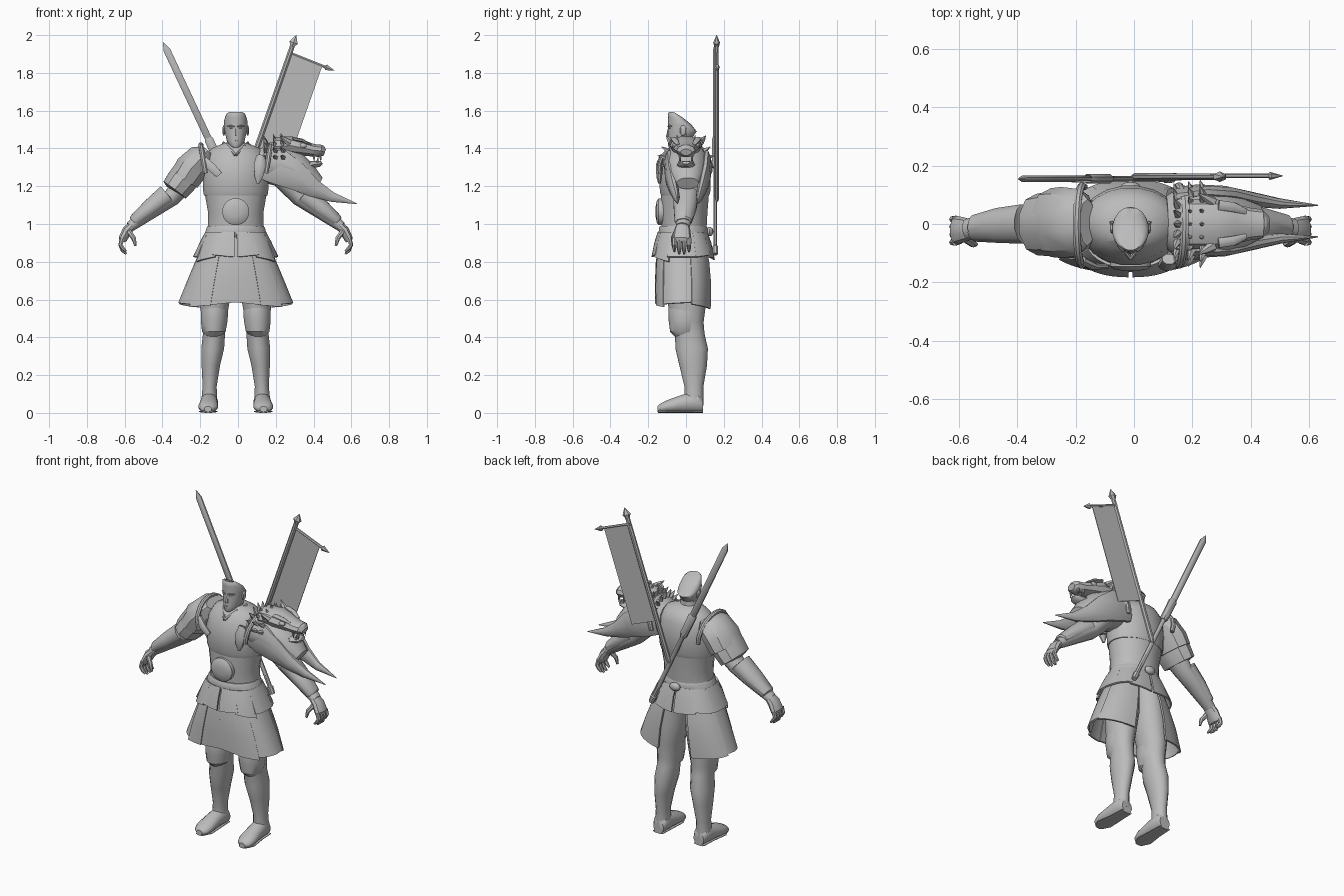
import bpy, bmesh, math
from mathutils import Vector

grey = bpy.data.materials.new("stone_grey")
grey.diffuse_color = (0.5, 0.5, 0.5, 1)
CX = -0.012                      # body centre line
UP, FWD, SIDE = Vector((0, 0, 1)), Vector((0, 1, 0)), Vector((1, 0, 0))


def finish(name, bm, thick=0, angle=35):
    bmesh.ops.recalc_face_normals(bm, faces=bm.faces)
    me = bpy.data.meshes.new(name)
    bm.to_mesh(me)
    bm.free()
    ob = bpy.data.objects.new(name, me)
    bpy.context.collection.objects.link(ob)
    me.materials.append(grey)
    bpy.ops.object.select_all(action='DESELECT')
    ob.select_set(True)
    bpy.context.view_layer.objects.active = ob
    if thick:
        m = ob.modifiers.new("thickness", 'SOLIDIFY')
        m.thickness = thick
        m.offset = 0
        bpy.ops.object.modifier_apply(modifier=m.name)
    bpy.ops.object.shade_smooth_by_angle(angle=math.radians(angle))
    return ob


def loft(name, rings, n=14, ref=FWD, axis=None, s=1, ox=0, shape=None, angle=35):
    """Skin elliptical rings (x, y, z, a, b); b lies along ref, a across it."""
    bm = bmesh.new()
    pts = [Vector(r[:3]) for r in rings]
    loops = []
    for i, r in enumerate(rings):
        t = axis or (pts[min(i + 1, len(pts) - 1)] - pts[max(i - 1, 0)]).normalized()
        v = (ref - t * ref.dot(t)).normalized()
        u = v.cross(t)
        loop = []
        for k in range(n):
            w = 2 * math.pi * (k + .5) / n
            p = pts[i] + u * r[3] * math.cos(w) + v * r[4] * math.sin(w)
            if shape:
                p = shape(p)
            loop.append(bm.verts.new((p.x * s + ox, p.y, p.z)))
        loops.append(loop)
    for a, b in zip(loops, loops[1:]):
        for k in range(n):
            bm.faces.new((a[k], a[(k + 1) % n], b[(k + 1) % n], b[k]))
    bm.faces.new(loops[0])
    bm.faces.new(loops[-1])
    return finish(name, bm, angle=angle)


def body(name, rows, **kw):
    """Upright part from rows (z, half width, half depth, y)."""
    return loft(name, [(CX, y, z, a, b) for z, a, b, y in rows], axis=UP, **kw)


def spike(name, p, q, r, n=6, ref=FWD):
    p, q = Vector(p), Vector(q)
    return loft(name, [(*p, r, r), (*p.lerp(q, .5), r * .65, r * .65), (*q, .001, .001)], n, ref)


def ball(name, c, r, seg=12):
    bm = bmesh.new()
    bmesh.ops.create_uvsphere(bm, u_segments=seg, v_segments=8, radius=1)
    for v in bm.verts:
        v.co = Vector(c) + Vector([v.co[i] * r[i] for i in range(3)])
    return finish(name, bm)


def wrap(name, a0, a1, rows, s=1, steps=8, thick=.01, tilt=0, square=.85):
    """Open plate around the body; rows (z, rx, ry, y), angle 0 = +x, -90 = front; tilt drops the far end of the hem."""
    bm = bmesh.new()
    g = []
    for j, (z, rx, ry, y) in enumerate(rows):
        row = []
        for k in range(steps + 1):
            f = k / steps
            w = math.radians(a0 + (a1 - a0) * f)
            c, d = [math.copysign(abs(q) ** square, q) for q in (math.cos(w), math.sin(w))]
            dz = -tilt * f * (j == len(rows) - 1)
            row.append(bm.verts.new((CX + s * rx * c, y + ry * d, z + dz)))
        g.append(row)
    for a, b in zip(g, g[1:]):
        for k in range(steps):
            bm.faces.new((a[k], a[k + 1], b[k + 1], b[k]))
    return finish(name, bm, thick)


# torso, breastplate and belt
body("waist_armour", [(.9, .165, .115, -.01), (.97, .148, .12, -.01), (1.06, .148, .125, -.01), (1.16, .166, .128, -.005)], n=20)
body("breastplate", [(1.15, .17, .128, -.005), (1.17, .174, .135, -.005), (1.26, .178, .138, -.005), (1.35, .17, .125, 0),
                     (1.4, .13, .095, .005), (1.43, .06, .06, -.005)], n=20)
body("belt", [(.93, .163, .126, -.015), (.94, .168, .132, -.015), (.98, .156, .13, -.015), (.99, .15, .124, -.015)], n=20)
loft("belly_disc", [(CX, -.12, 1.065, .072, .072), (CX, -.145, 1.065, .072, .072), (CX, -.155, 1.065, .058, .058),
                    (CX, -.161, 1.065, .025, .025)], 20, SIDE)
ball("belt_knot", (CX, .125, .96), (.035, .02, .025))


# head: tall brow with the crown sloping down towards the back
def crown(p):
    if p.z > 1.5:
        p.z -= max(0, p.y + .065) * .62 * min(1, (p.z - 1.5) / .06)
    return p


body("neck", [(1.38, .062, .062, -.005), (1.41, .05, .05, -.015), (1.47, .047, .05, -.015)])
body("head", [(1.405, .018, .015, -.075), (1.415, .032, .035, -.06), (1.44, .048, .06, -.035), (1.48, .057, .072, -.023),
              (1.53, .063, .077, -.018), (1.565, .063, .076, -.02), (1.585, .055, .062, -.034), (1.593, .038, .035, -.055)],
     n=18, shape=crown, angle=60)
spike("nose", (CX, -.093, 1.465), (CX, -.09, 1.52), .012)
loft("lips", [(CX - .02, -.084, 1.438, .003, .005), (CX, -.092, 1.44, .005, .006), (CX + .02, -.084, 1.438, .003, .005)], 8)
for s in (1, -1):
    ball("ear", (CX + s * .063, -.015, 1.495), (.008, .018, .028), 8)
    ball("eye", (CX + s * .023, -.086, 1.508), (.011, .007, .004), 8)
    loft("brow", [(.007, -.094, 1.516, .003, .005), (.025, -.09, 1.521, .004, .005), (.043, -.075, 1.518, .003, .004)], 6, s=s, ox=CX)
    loft("collar_fold", [(.065, .01, 1.425, .008, .012), (.045, -.06, 1.41, .008, .012), (0, -.118, 1.365, .008, .01)], 8, UP, s=s, ox=CX)

for s in (1, -1):
    # skirt: overlapping straight pleats each side, open at the back centre
    for i, (a, b, top, t) in enumerate([(-90, -66, .585, .015), (-68, -40, .57, .01), (-42, 18, .575, -.01), (14, 72, .575, .025)]):
        d = .005 * (i % 2)
        wrap("skirt_panel", a, b, [(.93, .15 + d, .11 + d, -.02), (.8, .21 + d, .137 + d, -.018), (.68, .26 + d, .145 + d, -.015),
                                   (top, .3 + d, .143 + d, -.016)], s, tilt=t, steps=6)
    # short flared hip plates over the skirt
    for a, b, t in [(-89, -60, -.012), (-64, -24, .025), (-27, 25, 0), (20, 58, -.01), (54, 89, .015)]:
        wrap("hip_plate", a, b, [(.955, .158, .127, -.018), (.9, .186, .146, -.017), (.825, .222, .163, -.015)], s, 5, tilt=t)

    # legs and boots
    loft("leg", [(.085, -.005, .9, .085, .1), (.1, 0, .7, .093, .105), (.112, .005, .57, .078, .1), (.115, .008, .48, .066, .085),
                 (.115, .02, .42, .06, .078), (.122, .03, .34, .062, .086), (.132, .038, .25, .05, .073),
                 (.138, .042, .14, .038, .05), (.14, .042, .08, .042, .05), (.14, .042, .04, .044, .05)], axis=UP, s=s, ox=CX)
    loft("knee_guard", [(.118, -.005, .405, .04, .055), (.116, -.006, .43, .064, .078), (.114, -.004, .49, .073, .088),
                        (.113, 0, .54, .074, .094), (.113, 0, .57, .068, .09)], axis=UP, s=s, ox=CX)
    loft("boot", [(.138, .09, .04, .035, .038), (.139, .07, .055, .045, .055), (.141, .02, .055, .046, .055),
                  (.143, -.04, .045, .049, .045), (.146, -.1, .034, .053, .034), (.147, -.135, .025, .042, .025),
                  (.147, -.152, .02, .02, .015)], 16, UP, axis=-FWD, s=s, ox=CX)
    loft("boot_sole", [(.141, .09, .007, .036, .007), (.141, .0, .007, .04, .007), (.146, -.1, .007, .05, .007),
                       (.147, -.148, .007, .025, .007)], 12, UP, axis=-FWD, s=s, ox=CX)

    # arms, forearm guards and hands
    loft("arm", [(.14, .005, 1.35, .06, .08), (.21, .005, 1.3, .072, .085), (.29, .005, 1.2, .058, .075), (.34, .005, 1.14, .048, .06),
                 (.42, 0, 1.09, .046, .056), (.5, -.01, 1.03, .036, .045), (.56, -.018, .985, .028, .036)], s=s, ox=CX)
    loft("forearm_guard", [(.36, 0, 1.155, .05, .062), (.362, 0, 1.153, .06, .07), (.45, -.005, 1.085, .05, .062),
                           (.535, -.015, 1.015, .036, .047), (.54, -.015, 1.01, .028, .04)], 12, s=s, ox=CX)
    loft("palm", [(.545, -.018, .995, .024, .034), (.575, -.02, .965, .028, .044), (.598, -.022, .92, .024, .05),
                  (.6, -.022, .905, .015, .042)], 10, s=s, ox=CX)
    for k in range(4):
        y = -.062 + .026 * k
        e = .012 if k in (0, 3) else 0
        loft("finger", [(.6, y, .925, .013, .013), (.61, y, .89, .012, .012), (.598, y, .86 + e, .011, .011),
                        (.58, y, .842 + e, .006, .006)], 7, s=s, ox=CX)
    loft("thumb", [(.565, -.05, .96, .015, .015), (.54, -.068, .925, .013, .013), (.53, -.07, .885, .007, .007)], 7, s=s, ox=CX)

    # strap looping over each shoulder
    arc = [math.radians(-105 + 21 * k) for k in range(11)]
    loft("shoulder_strap", [(.165 + .02 * math.cos(w), .137 * math.sin(w) - .005, 1.3 + .12 * math.cos(w), .012, .014) for w in arc],
         8, SIDE, s=s, ox=CX)

# layered plates on the bare shoulder
loft("shoulder_plate_upper", [(-.16, .005, 1.39, .035, .08), (-.19, .005, 1.355, .08, .115), (-.25, .005, 1.29, .092, .122),
                              (-.285, .005, 1.235, .086, .118)], 10)
loft("shoulder_plate_lower", [(-.26, .002, 1.28, .085, .106), (-.3, .0, 1.225, .085, .11), (-.335, -.002, 1.18, .078, .105),
                              (-.338, -.002, 1.175, .05, .07)], 10)
loft("chest_buckle", [(-.18, -.125, 1.34, .02, .015), (-.14, -.145, 1.3, .025, .012), (-.1, -.145, 1.26, .02, .01)], 8)

# beast-head shoulder guard: hide over the shoulder, jaws and long cheek horns
loft("beast_hide", [(.11, .005, 1.33, .07, .09), (.16, .005, 1.325, .112, .128), (.23, .003, 1.31, .115, .12),
                    (.3, 0, 1.285, .1, .11), (.37, .005, 1.25, .07, .088), (.43, .008, 1.215, .035, .06)], 14)
loft("beast_upper_jaw", [(.19, 0, 1.41, .052, .085), (.28, 0, 1.415, .052, .085), (.34, 0, 1.403, .043, .07), (.4, 0, 1.39, .035, .055),
                         (.44, 0, 1.387, .034, .05), (.46, 0, 1.38, .018, .03)], 10)
loft("beast_lower_jaw", [(.3, 0, 1.32, .04, .07), (.38, 0, 1.312, .022, .05), (.43, 0, 1.318, .016, .04), (.445, 0, 1.325, .008, .02)], 10)
ball("beast_nose", (.442, 0, 1.4), (.02, .032, .018), 10)
for s in (1, -1):
    m = .01                                   # horns sit slightly behind the guard's centre
    loft("beast_cheek_horn", [(.13, s * .085 + m, 1.32, .085, .03), (.22, s * .1 + m, 1.3, .098, .026), (.31, s * .093 + m, 1.25, .078, .028),
                              (.4, s * .075 + m, 1.19, .05, .026), (.5, s * .06 + m, 1.142, .027, .018),
                              (.63, s * .054 + m, 1.107, .002, .002)], 10)
    ball("beast_eye", (.345, s * .06, 1.415), (.02, .014, .014), 10)
    loft("beast_brow", [(.29, s * .065, 1.452, .01, .018), (.34, s * .058, 1.442, .01, .018), (.385, s * .042, 1.42, .005, .01)], 8)
    spike("beast_ear", (.27, s * .075, 1.43), (.22, s * .105, 1.468), .02)
    for x, top in ((.435, 1), (.4, 1), (.42, 0)):
        z = 1.365 if top else 1.325
        spike("beast_fang", (x, s * .032, z), (x + .004, s * .032, z - .035 if top else z + .03), .008)
for row, (x, r) in enumerate([(.15, .11), (.2, .118), (.24, .122)]):
    for k in range(9):
        w = math.radians(-76 + 19 * k)
        d = Vector((-.3, math.sin(w), math.cos(w)))
        p = Vector((x, 0, 1.325)) + Vector((0, d.y, d.z)) * (r - .012)
        spike("mane_spike", p, p + d * .045, .014, 5, SIDE)
loft("beast_paw", [(.12, -.12, 1.36, .025, .02), (.115, -.14, 1.31, .034, .022), (.11, -.142, 1.25, .024, .016), (.105, -.14, 1.215, .008, .008)], 8)

# sheathed sword slung across the back
A, B = Vector((-.395, .155, 1.96)), Vector((.13, .155, .84))


def along(p, q, rows):
    return [(*p.lerp(q, f), a, b) for f, a, b in rows]


loft("sword_sheath", along(A, B, [(0, .003, .003), (.035, .02, .012), (.45, .02, .013), (.455, .014, .01), (.96, .014, .011),
                                  (.965, .02, .016), (1, .016, .014)]), 8)
loft("sword_guard", along(A, B, [(.45, .02, .015), (.46, .026, .018), (.58, .024, .018), (.59, .018, .015)]), 8)

# banner: pole, crossbar, finials and cloth
P, Q = Vector((.308, .162, 2.0)), Vector((.0, .162, 1.12))
loft("banner_pole", along(P, Q, [(.06, .014, .012), (.98, .016, .014), (1, .008, .008)]), 8)
loft("banner_finial", along(P, Q, [(0, .001, .001), (.045, .026, .018), (.07, .012, .012)]), 6)
C, D = Vector((.265, .165, 1.91)), Vector((.51, .165, 1.812))
loft("banner_crossbar", along(C, D, [(0, .008, .008), (.8, .008, .008), (.82, .018, .014), (1, .001, .001)]), 6)
bm = bmesh.new()
drop = (Q - P).normalized() * .58
c0, c1 = C.lerp(D, .06), C.lerp(D, .74)
bm.faces.new([bm.verts.new(v) for v in (c0, c1, c1 + drop, c0 + drop)])
finish("banner_cloth", bm, .004)
